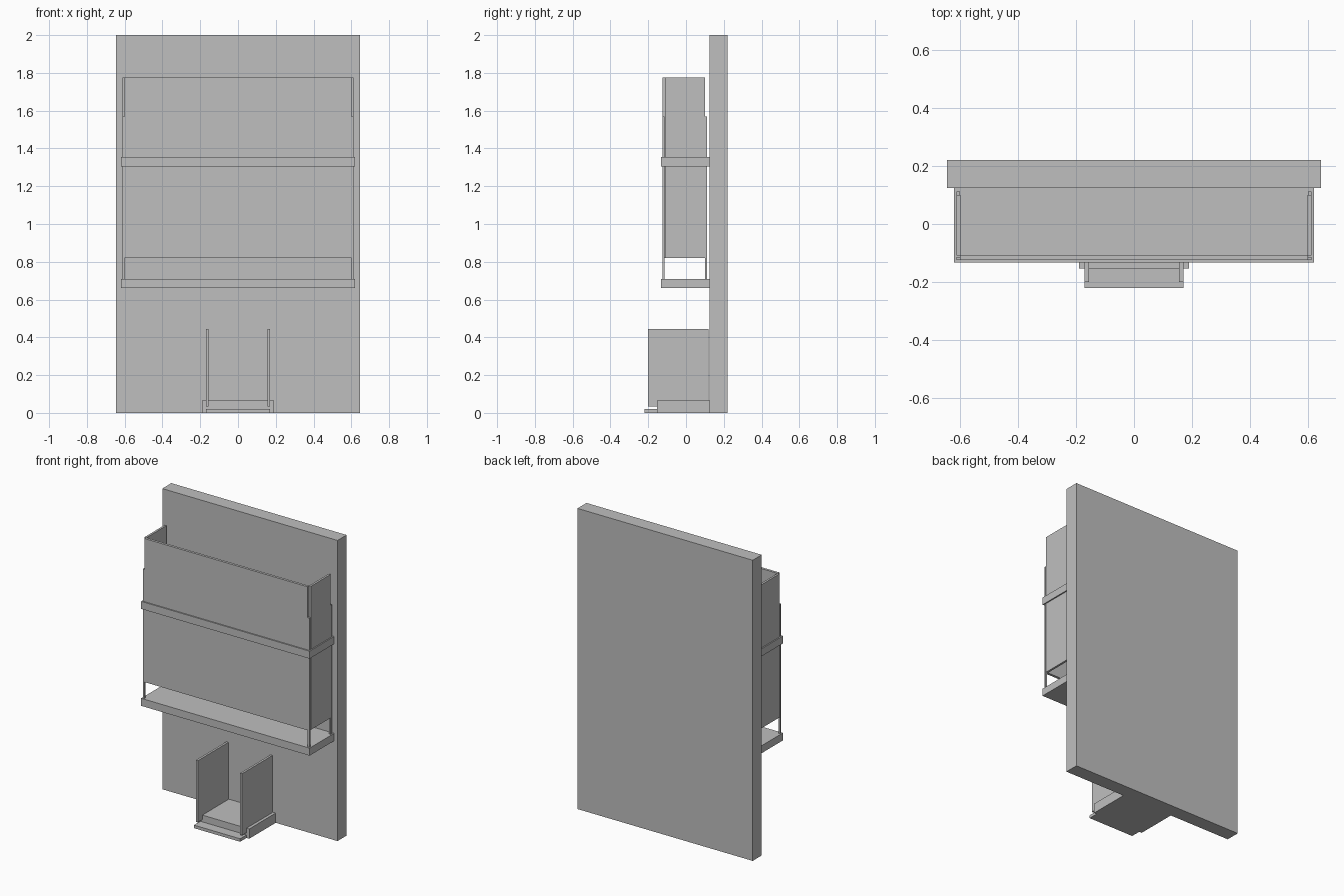
import bpy

cube = bpy.data.objects.get("Cube")
if cube:
    bpy.data.objects.remove(cube, do_unlink=True)

grey = bpy.data.materials.new("plain grey")
grey.use_nodes = True
colour = (0.52, 0.52, 0.52, 1)
grey.diffuse_color = colour
grey.node_tree.nodes["Principled BSDF"].inputs["Base Color"].default_value = colour


def box(name, x, y, z):
    """Box spanning the given (low, high) ranges."""
    bpy.ops.mesh.primitive_cube_add(size=1, location=[sum(r) / 2 for r in (x, y, z)])
    part = bpy.context.object
    part.name = name
    part.scale = [r[1] - r[0] for r in (x, y, z)]
    bpy.ops.object.transform_apply(location=True, rotation=False, scale=True)
    part.data.materials.append(grey)
    return part


def pair(name, x, y, z):
    """Box on the +x side plus its mirrored twin."""
    box("left_" + name, x, y, z)
    box("right_" + name, (-x[1], -x[0]), y, z)


WALL = 0.125  # front plane of the wall

# Wall slab
box("wall", (-0.645, 0.645), (WALL, 0.22), (0, 2))

# Two balcony floors
for name, base in (("lower_floor", 0.66), ("upper_floor", 1.305)):
    box(name, (-0.62, 0.62), (-0.133, WALL), (base, base + 0.05))

# Balcony screens and corner posts
box("front_screen", (-0.6, 0.6), (-0.125, -0.108), (0.82, 1.775))
pair("side_screen", (0.598, 0.612), (-0.108, 0.1), (0.82, 1.775))
pair("front_post", (0.6, 0.612), (-0.125, -0.113), (0.71, 1.57))
pair("back_post", (0.6, 0.612), (0.1, 0.112), (0.71, 1.57))

# Entrance porch
box("porch_base", (-0.19, 0.19), (-0.153, WALL), (0, 0.065))
box("porch_step", (-0.17, 0.17), (-0.22, -0.153), (0, 0.02))
pair("porch_side", (0.155, 0.17), (-0.2, 0.12), (0.035, 0.445))
